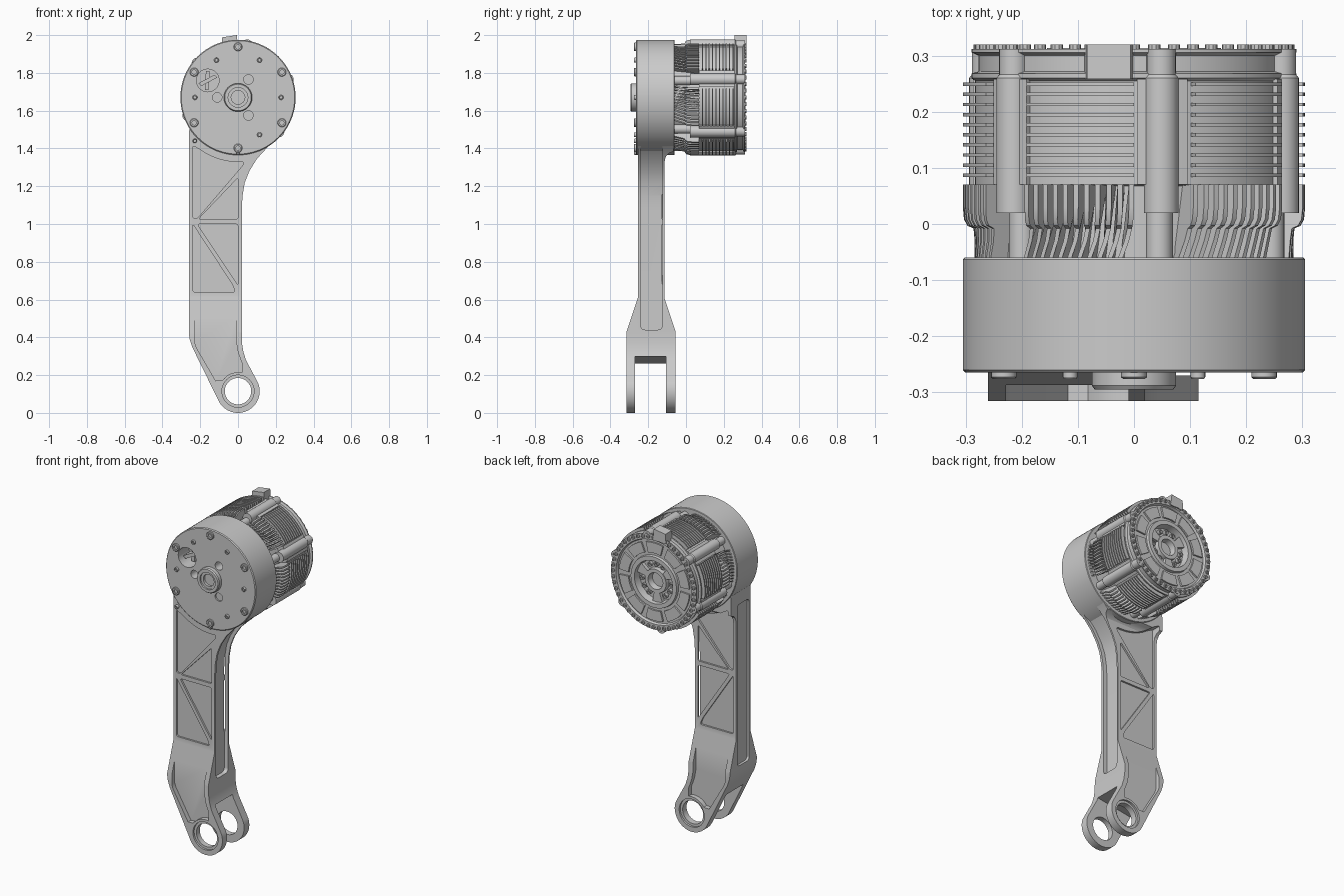
import bpy, bmesh
from math import sin, cos, radians, pi
from mathutils import Vector

if "Cube" in bpy.data.objects:
    bpy.data.objects.remove(bpy.data.objects["Cube"])

CZ = 1.67          # height of the motor axis
PIN = 0.115        # height of the fork pin hole


def along_y(u, v, t): return (u, t, v)
def along_x(u, v, t): return (t, u, v)
def around(r, y, a):   # radial section swept between two angles, slightly hooked toward the front
    a = a + radians(4) * max(0, (0.03 - y) / 0.09) ** 2
    return (r * cos(a), y, CZ + r * sin(a))


def finish(name, bm):
    bmesh.ops.remove_doubles(bm, verts=bm.verts, dist=1e-6)
    bmesh.ops.recalc_face_normals(bm, faces=bm.faces)
    me = bpy.data.meshes.new(name)
    bm.to_mesh(me)
    bm.free()
    ob = bpy.data.objects.new(name, me)
    bpy.context.collection.objects.link(ob)
    return ob


def solid(name, items, put=along_y):
    """Extrude each (outline, lo, hi) into one object."""
    bm = bmesh.new()
    for pts, lo, hi in items:
        a = [bm.verts.new(put(u, v, lo)) for u, v in pts]
        b = [bm.verts.new(put(u, v, hi)) for u, v in pts]
        bm.faces.new(a)
        bm.faces.new(b[::-1])
        for i in range(len(a)):
            j = (i + 1) % len(a)
            bm.faces.new((a[i], b[i], b[j], a[j]))
    return finish(name, bm)


def lathe(name, profile, centers=((0, CZ),), segs=96, closed=False):
    """Spin an (r, y) profile about y axes through the given (x, z) centers."""
    bm = bmesh.new()
    n = len(profile)
    for cx, cz in centers:
        rings = []
        for r, y in profile:
            if r == 0:
                rings.append([bm.verts.new((cx, y, cz))] * segs)
            else:
                rings.append([bm.verts.new((cx + r * cos(2 * pi * k / segs), y, cz + r * sin(2 * pi * k / segs)))
                              for k in range(segs)])
        for i in range(n if closed else n - 1):
            p, q = rings[i], rings[(i + 1) % n]
            for k in range(segs):
                m = (k + 1) % segs
                bm.faces.new(list(dict.fromkeys((p[k], p[m], q[m], q[k]))))
    return finish(name, bm)


def boolean(ob, cutter, op='DIFFERENCE'):
    mod = ob.modifiers.new(op, 'BOOLEAN')
    mod.operation, mod.object, mod.solver = op, cutter, 'EXACT'
    me = bpy.data.meshes.new_from_object(ob.evaluated_get(bpy.context.evaluated_depsgraph_get()))
    ob.modifiers.clear()
    ob.data = me
    bpy.data.objects.remove(cutter)


def arc(cx, cz, r, a0, a1, n):
    return [(cx + r * cos(radians(a0 + (a1 - a0) * i / n)), cz + r * sin(radians(a0 + (a1 - a0) * i / n)))
            for i in range(n + 1)]


def sector(r0, r1, a0, a1, n=10):
    return arc(0, CZ, r1, a0, a1, n) + arc(0, CZ, r0, a1, a0, n)


def polar(r, angles):
    return [(r * cos(radians(a)), CZ + r * sin(radians(a))) for a in angles]


def rounded(pts, rad=0.014, n=4):
    out = []
    for i, p in enumerate(pts):
        p, a, b = Vector(p), Vector(pts[i - 1]), Vector(pts[(i + 1) % len(pts)])
        s = p + (a - p).normalized() * min(rad, (a - p).length * 0.45)
        e = p + (b - p).normalized() * min(rad, (b - p).length * 0.45)
        for k in range(n + 1):
            t = k / n
            out.append(tuple(s * (1 - t) ** 2 + p * 2 * t * (1 - t) + e * t * t))
    return out


# Leg: front outline intersected with the flared side outline
right_curve = [(0.02, 1.08), (0.024, 1.15), (0.036, 1.22), (0.06, 1.28), (0.10, 1.345), (0.155, 1.405), (0.235, 1.476)]
outline = ([(-0.25, 1.6), (-0.26, 1.47), (-0.26, 0.42), (-0.256, 0.39), (-0.243, 0.35)]
           + arc(0, PIN, 0.115, 208, 382, 28)
           + [(0.042, 0.28), (0.028, 0.325), (0.021, 0.37), (0.02, 0.42)] + right_curve + [(0.15, 1.6)])
leg = solid("leg", [(outline, -0.4, 0.1)])
side = [(-0.315, -0.1), (-0.315, 0.43), (-0.255, 0.61), (-0.255, 1.7), (-0.065, 1.7), (-0.065, 1.385),
        (-0.09, 1.375), (-0.108, 1.355), (-0.115, 1.32), (-0.115, 0.61), (-0.055, 0.43), (-0.055, -0.1)]
boolean(leg, solid("side_cut", [(side, -0.6, 0.6)], along_x), 'INTERSECT')

# Truss pockets, front and back
truss = [[(-0.24, 1.415)] + arc(0, CZ, 0.342, 233, 275, 6) + [(0.025, 1.31), (-0.215, 1.03), (-0.24, 1.03)],
         [(-0.21, 1.025), (0.0, 1.025), (0.0, 1.245)],
         [(-0.215, 1.0), (0.0, 1.0), (0.0, 0.675)],
         [(-0.24, 1.0), (-0.24, 0.64), (-0.015, 0.64), (-0.03, 0.68)]]
pockets = [(rounded(p), lo, hi) for p in truss for lo, hi in ((-0.4, -0.244), (-0.126, 0.05))]
boolean(leg, solid("truss_cut", pockets))

# Fork cheek pockets, fork slot and pin holes
cheek = ([(-0.228, 0.6), (-0.228, 0.37), (-0.22, 0.345), (-0.118, 0.17)] + arc(0, PIN, 0.1, 145, 78, 8)
         + [(0.022, 0.26), (0.0, 0.32), (-0.01, 0.38), (-0.01, 0.6)])
boolean(leg, solid("cheek_cut", [(cheek, -0.4, -0.287), (cheek, -0.083, 0.05)]))
slot = [(-0.4, 0.22), (-0.2, 0.262), (0.04, 0.30), (0.3, 0.34), (0.3, -0.2), (-0.4, -0.2)]
boolean(leg, solid("slot_cut", [(slot, -0.27, -0.105)]))
boolean(leg, lathe("pin_cut", [(0, -0.4), (0.085, -0.4), (0.085, -0.303), (0.07, -0.303), (0.07, -0.067),
                               (0.085, -0.067), (0.085, 0.1), (0, 0.1)], [(0, PIN)], 48))

# Channels down both edges of the leg
channel = rounded([(-0.24, 0.44), (-0.125, 0.44), (-0.125, 1.43), (-0.24, 1.43)], 0.025)
inner = [(x - 0.025, z) for x, z in right_curve]
right = solid("right_channel", [([(-0.005, 0.2)] + inner + [(0.21, 1.6), (0.5, 1.6), (0.5, 0.2)], -0.5, 0.3)])
boolean(right, solid("channel_shape", [(channel, -0.1, 0.6)], along_x), 'INTERSECT')
boolean(leg, right)
boolean(leg, solid("left_channel", [(channel, -0.5, -0.245)], along_x))

# Front housing drum with its openings
drum = lathe("housing_drum", [(0, -0.265), (0.3, -0.265), (0.305, -0.26), (0.305, -0.063), (0.302, -0.06), (0, -0.06)])
for name, r, depth, spots in (("port", 0.06, -0.16, [(-0.16, 1.76)]), ("holes", 0.025, -0.2, polar(0.11, (60, 180, 300)))):
    boolean(drum, lathe(name, [(0, -0.3), (r, -0.3), (r, depth), (0, depth)], spots, 32))
solid("port_bar", [([(-0.21, 1.745), (-0.195, 1.73), (-0.11, 1.775), (-0.125, 1.79)], -0.23, -0.15),
                   ([(-0.175, 1.71), (-0.155, 1.71), (-0.15, 1.81), (-0.17, 1.81)], -0.2, -0.15)])
lathe("front_hub", [(0.075, -0.26), (0.075, -0.288), (0.07, -0.295), (0.052, -0.295), (0.052, -0.285),
                    (0.036, -0.285), (0.036, -0.27), (0, -0.27)], segs=48)


def screws(name, r, spots):
    lathe(name, [(r, -0.26), (r, -0.273), (r * 0.85, -0.276), (r * 0.5, -0.276), (r * 0.5, -0.268), (0, -0.268)],
          spots, 18)


screws("large_screws", 0.023, polar(0.268, range(30, 390, 60)))
screws("small_screws", 0.013, polar(0.228, (0, 60, 120, 180, 300)))
screws("leg_screws", 0.012, [(-0.228, 1.44), (0, 1.378)])

# Motor body, with stepped back face
lathe("motor_body", [(0.25, -0.07), (0.25, 0.068), (0.283, 0.07), (0.283, 0.255), (0.29, 0.26), (0.29, 0.268),
                     (0.277, 0.272), (0.277, 0.3), (0.29, 0.306), (0.29, 0.312), (0.256, 0.312), (0.25, 0.298),
                     (0.158, 0.298), (0.155, 0.314), (0.13, 0.314), (0.124, 0.27), (0.075, 0.27), (0.072, 0.296),
                     (0.05, 0.296), (0.045, 0.26), (0, 0.26)])

# Cooling fins and vanes between the six clamp bosses
BOSS = range(20, 380, 60)
solid("cooling_fins", [(sector(0.275, 0.305, b + 10, b + 49), y - 0.003, y + 0.003)
                       for b in BOSS for y in [0.087 + 0.018 * i for i in range(10)]])
vane = [(0.24, -0.06), (0.284, -0.06), (0.284, -0.03), (0.286, -0.008), (0.297, -0.003), (0.303, 0.008),
        (0.305, 0.03), (0.305, 0.07), (0.24, 0.07)]
solid("intake_vanes", [(vane, radians(b + 10 + 3.8 * k), radians(b + 11.7 + 3.8 * k))
                       for b in BOSS for k in range(11)], around)
solid("boss_pads", [(sector(0.26, 0.292, b - 9, b + 9), 0.07, 0.258) for b in BOSS])
lathe("clamp_bosses", [(0, 0.02), (0.031, 0.02), (0.031, 0.26), (0.026, 0.266), (0.026, 0.312), (0.013, 0.312),
                       (0.013, 0.305), (0, 0.305)], polar(0.28, BOSS), 24)
lathe("boss_stems", [(0, -0.065), (0.024, -0.065), (0.024, 0.03), (0, 0.03)], polar(0.26, BOSS), 20)

# Back face details
lathe("rim_bolts", [(0.011, 0.305), (0.011, 0.32), (0.005, 0.32), (0.005, 0.314), (0, 0.314)],
      polar(0.275, [i * 7.5 for i in range(48)]), 10)
solid("back_panels", [(sector(0.175, 0.238, 36 * i + 4, 36 * i + 32), 0.29, 0.308) for i in range(10)])
solid("hub_spokes", [(sector(0.06, 0.13, 120 * i + 10, 120 * i + 40, 6), 0.26, 0.292) for i in range(3)])
lathe("hub_bolts", [(0.014, 0.265), (0.014, 0.288), (0.007, 0.288), (0.007, 0.278), (0, 0.278)],
      polar(0.099, (62, 88, 115, 182, 208, 235, 302, 328, 355)), 14)

# Connector tab on top
solid("connector_tab", [([(-0.088, 1.93), (-0.084, 1.988), (-0.006, 2.0), (0.0, 1.93)], 0.258, 0.32)])

# Smooth curved surfaces, keep hard edges
bpy.ops.object.select_all(action='DESELECT')
for ob in bpy.context.collection.objects:
    ob.select_set(True)
bpy.context.view_layer.objects.active = leg
bpy.ops.object.shade_smooth_by_angle(angle=radians(30))
